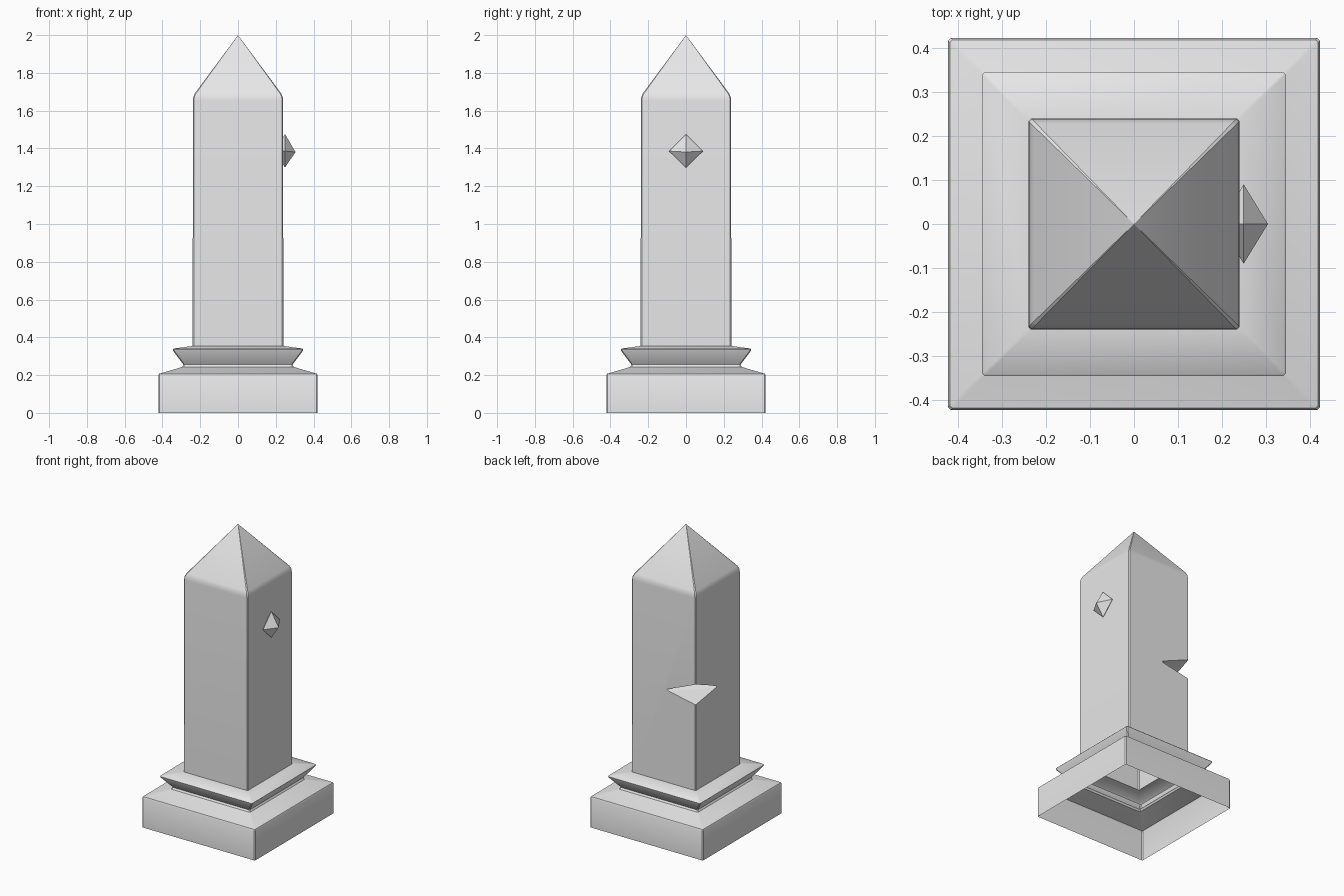
import bpy, bmesh

cube = bpy.data.objects.get("Cube")
if cube:
    bpy.data.objects.remove(cube, do_unlink=True)

stone = bpy.data.materials.new("pale_grey_stone")
stone.use_nodes = True
stone.diffuse_color = (0.8, 0.8, 0.8, 1)
stone.node_tree.nodes["Principled BSDF"].inputs["Base Color"].default_value = (0.8, 0.8, 0.8, 1)


def make_object(name, bm):
    bmesh.ops.recalc_face_normals(bm, faces=bm.faces)
    mesh = bpy.data.meshes.new(name)
    bm.to_mesh(mesh)
    bm.free()
    mesh.materials.append(stone)
    obj = bpy.data.objects.new(name, mesh)
    bpy.context.collection.objects.link(obj)
    return obj


def hull(name, points):
    bm = bmesh.new()
    for p in points:
        bm.verts.new(p)
    bmesh.ops.convex_hull(bm, input=bm.verts)
    return make_object(name, bm)


def ring(bm, r, z, cut=0.006):
    """Square cross-section with slightly clipped corners."""
    i = r - cut
    outline = [(r, -i), (r, i), (i, r), (-i, r), (-r, i), (-r, -i), (-i, -r), (i, -r)]
    return [bm.verts.new((x, y, z)) for x, y in outline]


# Pillar: half-width and height, from the plinth up to the pointed cap
profile = [(0.422, 0), (0.422, 0.2), (0.418, 0.207), (0.295, 0.243), (0.288, 0.255),
           (0.343, 0.328), (0.345, 0.335), (0.339, 0.341), (0.24, 0.354),
           (0.239, 1.652), (0.237, 1.672), (0.228, 1.692)]
bm = bmesh.new()
rings = [ring(bm, r, z) for r, z in profile]
for low, high in zip(rings, rings[1:]):
    for k in range(8):
        n = (k + 1) % 8
        bm.faces.new((low[k], low[n], high[n], high[k]))
tip = bm.verts.new((0, 0, 2))
for k in range(8):
    bm.faces.new((rings[-1][k], rings[-1][(k + 1) % 8], tip))
bm.faces.new(rings[0])
pillar = make_object("obelisk_pillar", bm)

# Broken notch on the back corner
cutter = hull("notch_cutter", [(-0.29, 0.29, 1.10), (-0.29, 0.29, 0.915),
                               (0.01, 0.29, 0.975), (-0.29, -0.03, 0.965),
                               (-0.12, 0.11, 1.0)])
cutter.hide_render = True
bpy.context.view_layer.objects.active = pillar
pillar.select_set(True)
mod = pillar.modifiers.new("notch", 'BOOLEAN')
mod.operation = 'DIFFERENCE'
mod.solver = 'EXACT'
mod.object = cutter
bpy.ops.object.modifier_apply(modifier=mod.name)
bpy.data.objects.remove(cutter, do_unlink=True)

# Hollow shell: open the underside
bm = bmesh.new()
bm.from_mesh(pillar.data)
under = [f for f in bm.faces if all(v.co.z < 0.001 for v in f.verts)]
bmesh.ops.delete(bm, geom=under, context='FACES')
bm.to_mesh(pillar.data)
bm.free()
bpy.ops.object.shade_smooth_by_angle()

# Faceted gem set into the side
x, z = 0.249, 1.386
hull("side_gem", [(x + 0.055, 0, z - 0.005), (x - 0.055, 0, z), (x, 0.09, z), (x, -0.09, z),
                  (x, 0, z + 0.09), (x, 0, z - 0.087)])
